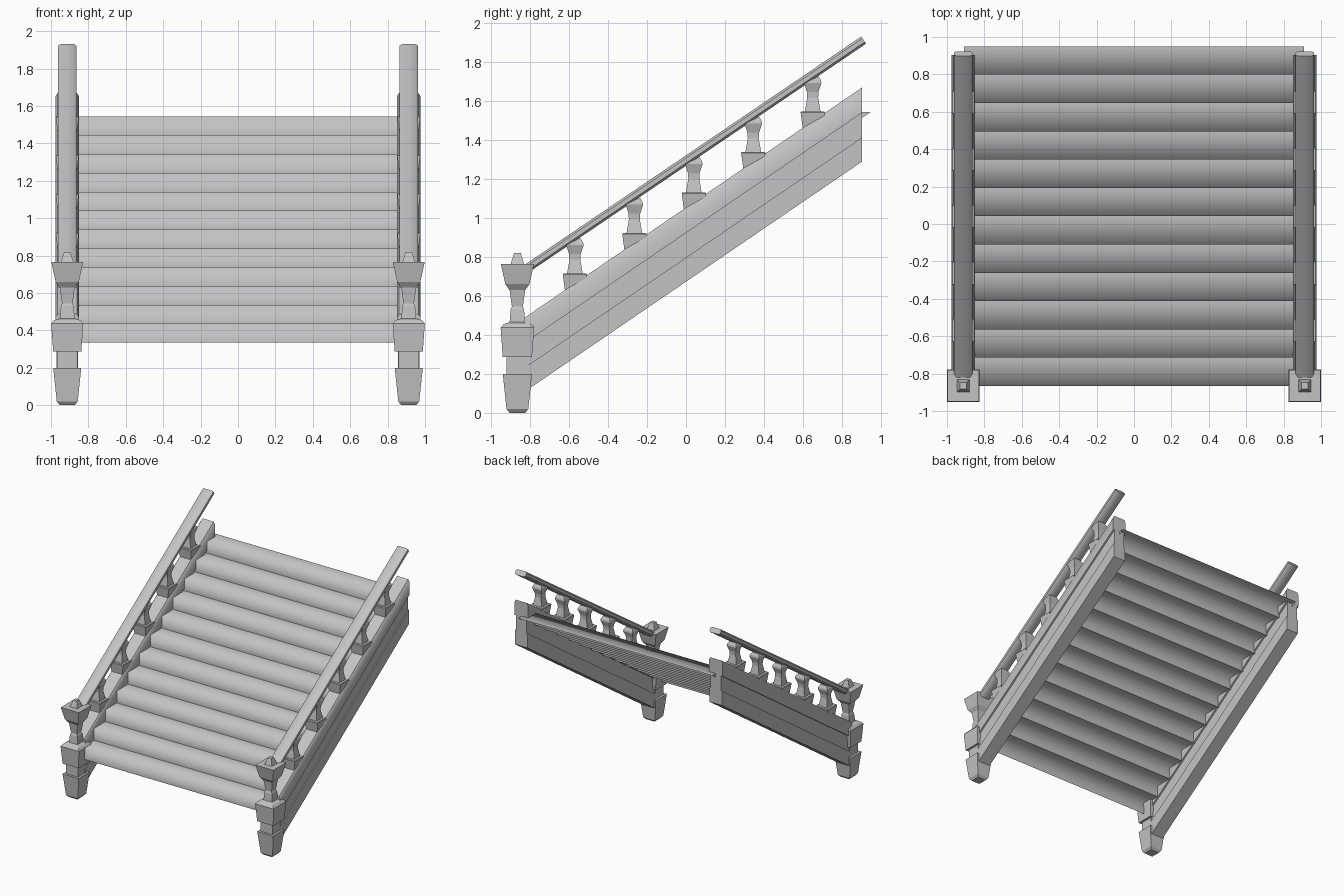
import bpy, bmesh, math
from mathutils import Vector

if "Cube" in bpy.data.objects:
    bpy.data.objects.remove(bpy.data.objects["Cube"], do_unlink=True)

grey = bpy.data.materials.new("plain_grey")
grey.use_nodes = True
GREY = (0.55, 0.55, 0.55, 1)
grey.diffuse_color = GREY
grey.node_tree.nodes["Principled BSDF"].inputs["Base Color"].default_value = GREY

SLOPE = 0.682
SIDE_X = 0.913


def finish(name, bm, fix_normals=True):
    if fix_normals:
        bmesh.ops.recalc_face_normals(bm, faces=bm.faces)
    mesh = bpy.data.meshes.new(name)
    bm.to_mesh(mesh)
    bm.free()
    mesh.materials.append(grey)
    obj = bpy.data.objects.new(name, mesh)
    bpy.context.collection.objects.link(obj)
    return obj


def loft(name, rings):
    """Skin a closed solid through rings of points."""
    bm = bmesh.new()
    loops = [[bm.verts.new(p) for p in ring] for ring in rings]
    n = len(loops[0])
    for a, b in zip(loops, loops[1:]):
        for i in range(n):
            j = (i + 1) % n
            bm.faces.new((a[i], a[j], b[j], b[i]))
    bm.faces.new(loops[0])
    bm.faces.new(loops[-1])
    return finish(name, bm)


def square_turning(name, profile, x, y, z):
    """Stack square sections given as (half width, height)."""
    corners = ((-1, -1), (1, -1), (1, 1), (-1, 1))
    return loft(name, [[(x + h * cx, y + h * cy, z + dz) for cx, cy in corners]
                       for h, dz in profile])


def smooth(obj, angle):
    bpy.ops.object.select_all(action='DESELECT')
    obj.select_set(True)
    bpy.context.view_layer.objects.active = obj
    bpy.ops.object.shade_smooth_by_angle(angle=math.radians(angle))


def mirrored(half):
    return half + [(-x, z) for x, z in reversed(half)]


# Section profiles: half width against height
newel = [(0.04, 0), (0.056, 0.02), (0.075, 0.2), (0.056, 0.2), (0.056, 0.287),
         (0.075, 0.287), (0.086, 0.437), (0.07, 0.455), (0.04, 0.465),
         (0.034, 0.53), (0.028, 0.545), (0.04, 0.63), (0.062, 0.66),
         (0.085, 0.765), (0.034, 0.765), (0.017, 0.82)]
baluster = [(0.048, -0.11), (0.062, -0.005), (0.058, 0), (0.04, 0),
            (0.028, 0.07), (0.03, 0.1), (0.045, 0.145), (0.042, 0.16), (0.03, 0.18)]
stringer = mirrored([(0.052, 0), (0.064, -0.02), (0.064, -0.13), (0.05, -0.13),
                     (0.05, -0.256), (0.058, -0.256), (0.058, -0.38)])
rail = mirrored([(0.036, 0.022), (0.05, 0.011), (0.05, -0.011), (0.036, -0.022)])

for label, s in (("left", 1), ("right", -1)):
    x = s * SIDE_X
    square_turning(label + "_newel_post", newel, x, -0.865, 0)

    # Sloping side beam with upright ends
    beam = loft(label + "_stringer",
                [[(x + px, y, 1.667 + (y - 0.9) * SLOPE + pz) for px, pz in stringer]
                 for y in (-0.83, 0.903)])
    smooth(beam, 50)

    # Handrail cut square to its own axis
    low, high = Vector((x, -0.815, 0.742)), Vector((x, 0.911, 1.912))
    axis = (high - low).normalized()
    up = Vector((1, 0, 0)).cross(axis)
    bar = loft(label + "_handrail",
               [[end + Vector((px, 0, 0)) + up * pz for px, pz in rail]
                for end in (low, high)])
    smooth(bar, 50)

    for i in range(5):
        y = -0.57 + 0.305 * i
        square_turning(f"{label}_baluster_{i + 1}", baluster, x, y,
                       0.715 + (y + 0.57) * SLOPE)

# Steps: riser and tread share a soft nosing, open below, with end cheeks
STEPS, RUN, RISE, HALF = 12, 0.1513, 0.1008, 0.91
bm = bmesh.new()
for i in range(STEPS):
    y, z = -0.866 + i * RUN, 0.335 + i * RISE
    section = ((y, z), (y, z + RISE), (y + RUN, z + RISE))
    lo, mid, back = [[bm.verts.new((sx * HALF, py, pz)) for sx in (-1, 1)]
                     for py, pz in section]
    for a, b in ((lo, mid), (mid, back)):
        bm.faces.new((a[0], a[1], b[1], b[0])).smooth = True
    for sx in (-1, 1):
        cheek = [bm.verts.new((sx * HALF, py, pz)) for py, pz in section]
        bm.faces.new(cheek if sx < 0 else cheek[::-1])
finish("steps", bm, fix_normals=False)
